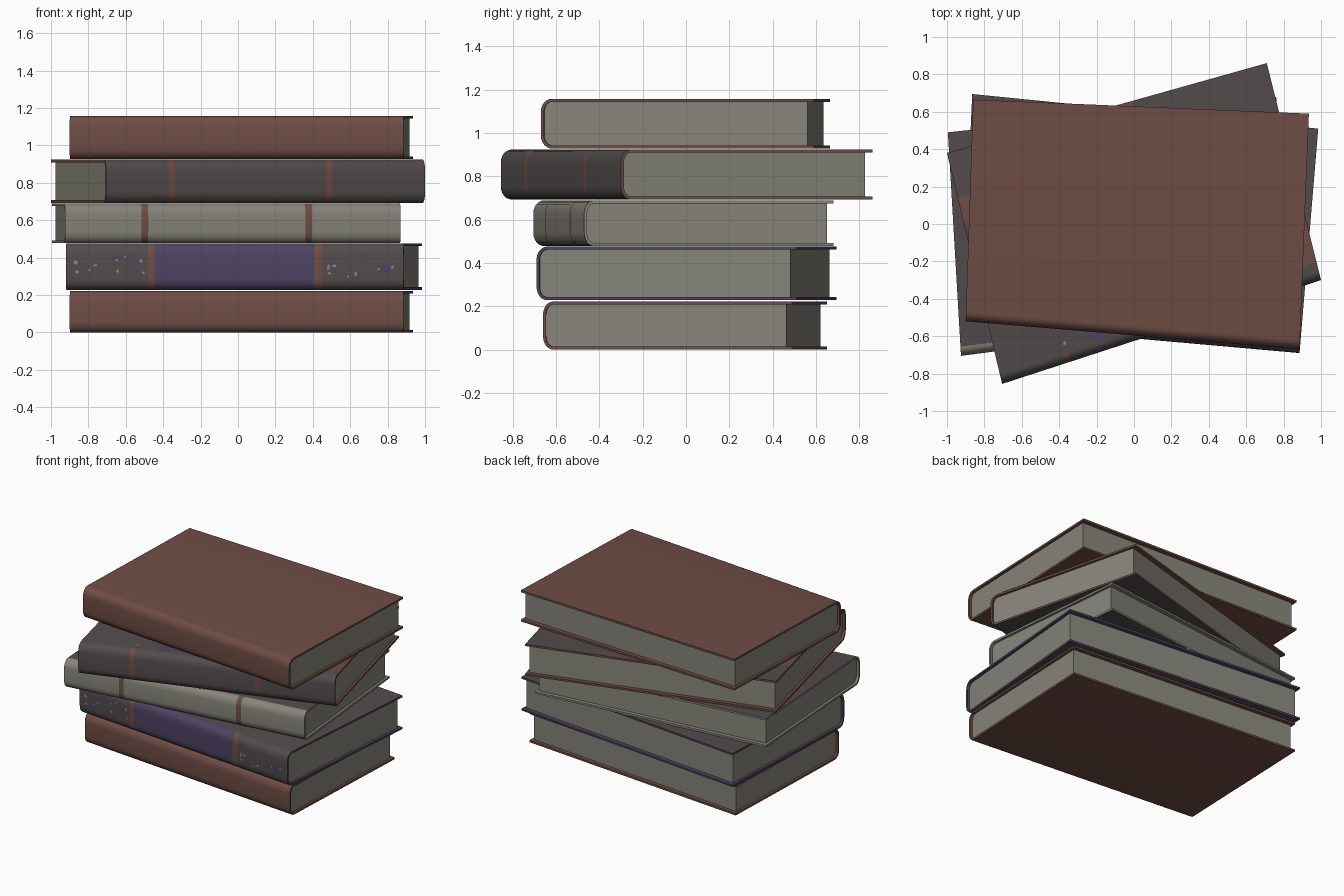
import bpy, bmesh, math, random

if "Cube" in bpy.data.objects:
    bpy.data.objects.remove(bpy.data.objects["Cube"])
random.seed(4)

def material(name, rgb):
    m = bpy.data.materials.new(name)
    m.diffuse_color = (*rgb, 1)
    m.use_nodes = True
    m.node_tree.nodes["Principled BSDF"].inputs["Base Color"].default_value = m.diffuse_color
    return m

MATS = [material("red_cloth", (0.160, 0.073, 0.060)),
        material("page_grey", (0.240, 0.233, 0.196)),
        material("dark_leather", (0.086, 0.071, 0.073)),
        material("purple_cloth", (0.076, 0.057, 0.125))]
RED, PAGE, DARK, PURPLE = range(4)
T, RD, RZ, DEPTH = 0.014, 0.05, 0.06, 1.22   # board thickness, spine rounding, nominal depth


def mapper(corners, z0):
    """Bilinear placement of (u along spine, d from spine, z) on a four-corner footprint."""
    fl, fr, br, bl = corners
    def put(u, d, z):
        v = d / DEPTH
        x, y = [(1-v)*((1-u)*fl[i] + u*fr[i]) + v*((1-u)*bl[i] + u*br[i]) for i in (0, 1)]
        return (x, y, z0 + z)
    return put


def outline(h, inset, end):
    """C-shaped cover section: back edge, round top corner, spine, round bottom corner."""
    pts = [(end, h - inset)]
    for k in range(7):
        a = math.radians(90 + 15 * k)
        pts.append((RD + (RD-inset)*math.cos(a), h - RZ + (RZ-inset)*math.sin(a)))
    return pts + [(d, h - z) for d, z in reversed(pts)]


def finish(name, bm, smooth=True):
    bmesh.ops.recalc_face_normals(bm, faces=bm.faces[:])
    me = bpy.data.meshes.new(name)
    bm.to_mesh(me)
    bm.free()
    for m in MATS:
        me.materials.append(m)
    ob = bpy.data.objects.new(name, me)
    bpy.context.collection.objects.link(ob)
    if smooth:
        bpy.ops.object.select_all(action='DESELECT')
        ob.select_set(True)
        bpy.context.view_layer.objects.active = ob
        bpy.ops.object.shade_smooth_by_angle(angle=math.radians(35))
    return ob


def cover(name, put, h, bands, board, rim):
    outer, inner = outline(h, 0, DEPTH), outline(h, T, DEPTH)
    loop = outer + inner[::-1]
    n, half = len(loop), len(outer)
    us = [0] + [b[0] for b in bands]
    bm = bmesh.new()
    rows = [[bm.verts.new(put(u, d, z)) for d, z in loop] for u in us]
    for r in range(len(us) - 1):
        for i in range(n):
            j = (i + 1) % n
            f = bm.faces.new((rows[r][i], rows[r][j], rows[r+1][j], rows[r+1][i]))
            if i in (0, half - 2):
                f.material_index = board          # flat boards
            elif i < half - 1:
                f.material_index = bands[r][1]    # spine bands
            else:
                f.material_index = rim            # inside and edges
    for row in (rows[0], rows[-1]):
        for i in range(half - 1):
            bm.faces.new((row[i], row[i+1], row[n-2-i], row[n-1-i])).material_index = rim
    finish(name, bm)


def pages(name, put, h):
    pts = outline(h, T - 0.001, DEPTH - 0.03)
    bm = bmesh.new()
    a, b = [[bm.verts.new(put(u, d, z)) for d, z in pts] for u in (0.01, 0.99)]
    for i in range(len(pts)):
        j = (i + 1) % len(pts)
        bm.faces.new((a[i], a[j], b[j], b[i]))
    bm.faces.new(a)
    bm.faces.new(b)
    for f in bm.faces:
        f.material_index = PAGE
    finish(name, bm)


def spots(name, items):
    """Thin painted marks: items are (points, material)."""
    bm = bmesh.new()
    for pts, mat in items:
        bm.faces.new([bm.verts.new(p) for p in pts]).material_index = mat
    finish(name, bm, False)


def oval(fn, a, b, ra, rb, n=8):
    return [fn(a + ra*math.cos(2*math.pi*k/n), b + rb*math.sin(2*math.pi*k/n)) for k in range(n)]


# name, footprint (front left, front right, back right, back left), z, height, spine bands, board, rim
plain = [(1, RED)]
BOOKS = [
    ("bottom_book", ((-0.90, -0.50), (0.885, -0.66), (0.935, 0.49), (-0.86, 0.65)),
     0.0, 0.222, plain, RED, RED),
    ("purple_book", ((-0.92, -0.53), (0.885, -0.69), (0.985, 0.51), (-0.865, 0.695)),
     0.228, 0.248, [(.243, DARK), (.262, RED), (.735, PURPLE), (.757, RED), (1, DARK)], DARK, PURPLE),
    ("pale_book", ((-0.925, -0.705), (0.87, -0.47), (0.76, 0.68), (-0.995, 0.49)),
     0.478, 0.211, [(.228, PAGE), (.248, RED), (.716, PAGE), (.736, RED), (1, PAGE)], DARK, PAGE),
    ("dark_book", ((-0.705, -0.855), (1.0, -0.30), (0.71, 0.86), (-1.0, 0.38)),
     0.693, 0.231, [(.197, DARK), (.217, RED), (.689, DARK), (.709, RED), (1, DARK)], DARK, RED),
    ("top_book", ((-0.90, -0.52), (0.885, -0.67), (0.935, 0.59), (-0.86, 0.665)),
     0.928, 0.230, plain, RED, RED),
]
places = {}
for name, corners, z, h, bands, board, rim in BOOKS:
    put = places[name] = mapper(corners, z)
    cover(name + "_cover", put, h, bands, board, rim)
    pages(name + "_pages", put, h)

# marbled flecks on the two ends of the purple book's spine
put = places["purple_book"]
on_spine = lambda u, z: put(u, -0.002, z)
marks = []
for lo, hi in ((0.03, 0.22), (0.78, 0.97)):
    for k in range(9):
        marks.append((oval(on_spine, random.uniform(lo, hi), 0.07 + 0.014*k,
                           random.uniform(.008, .022), random.uniform(.006, .012)), PURPLE))
on_spine2 = lambda u, z: put(u, -0.004, z)
for lo, hi in ((0.02, 0.23), (0.77, 0.97)):
    for k in range(9):
        marks.append((oval(on_spine2, random.uniform(lo, hi), random.uniform(.07, .18),
                           random.uniform(.003, .007), random.uniform(.005, .012)), PAGE))
spots("purple_book_flecks", marks)

# patches on the dark book's upper board
put = places["dark_book"]
on_top = lambda u, d: put(u, d, 0.233)
rect = lambda u0, u1, d0, d1: [on_top(u0, d0), on_top(u1, d0), on_top(u1, d1), on_top(u0, d1)]
spots("dark_book_patches", [
    (rect(.93, 1, .1, .38), RED), (rect(.50, .58, 1.0, DEPTH), RED), (rect(0, .06, .85, .98), RED),
    (oval(on_top, .32, .10, .035, .05), PURPLE), (oval(on_top, .67, 1.13, .02, .025), PURPLE),
    (oval(on_top, .21, .10, .005, .01), PAGE)])
